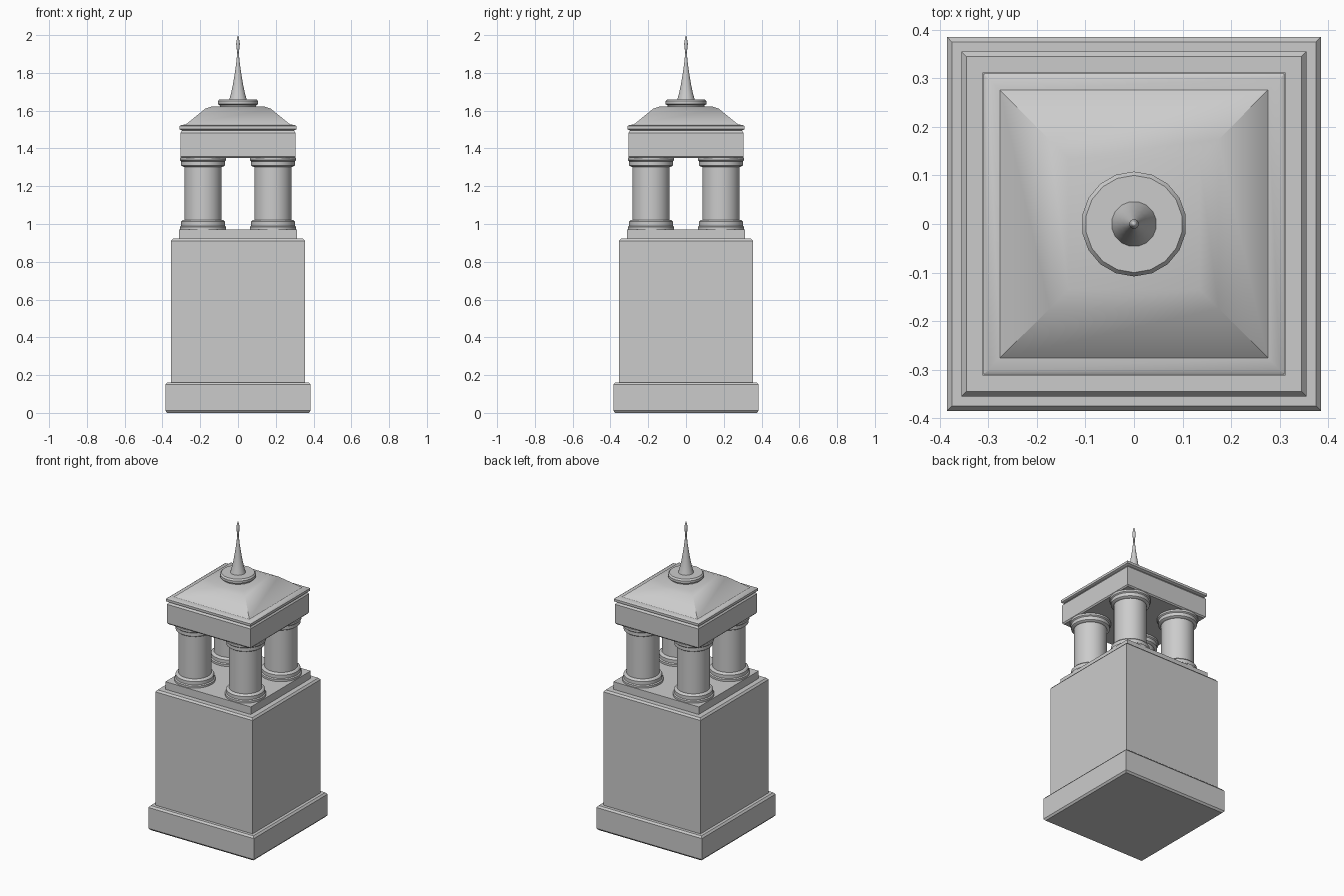
import bpy, bmesh
from math import sin, cos, pi, radians

if "Cube" in bpy.data.objects:
    bpy.data.objects.remove(bpy.data.objects["Cube"])


def loft(name, profile, sides=4, loc=(0, 0, 0), angle=30):
    """Stack rings from (radius, z) pairs; with 4 sides the radius is the half width."""
    bm = bmesh.new()
    k = 2 ** 0.5 if sides == 4 else 1
    rings = []
    for r, z in profile:
        if r == 0:
            rings.append([bm.verts.new((0, 0, z))])
        else:
            rings.append([bm.verts.new((r * k * cos(2 * pi * (i + 0.5) / sides),
                                        r * k * sin(2 * pi * (i + 0.5) / sides), z))
                          for i in range(sides)])
    for a, b in zip(rings, rings[1:]):
        for i in range(sides):
            j = (i + 1) % sides
            if len(b) == 1:
                bm.faces.new((a[i], a[j], b[0]))
            else:
                bm.faces.new((a[i], a[j], b[j], b[i]))
    bm.faces.new(rings[0][::-1])
    if len(rings[-1]) > 1:
        bm.faces.new(rings[-1])
    bmesh.ops.recalc_face_normals(bm, faces=bm.faces)
    me = bpy.data.meshes.new(name)
    bm.to_mesh(me)
    bm.free()
    ob = bpy.data.objects.new(name, me)
    ob.location = loc
    bpy.context.collection.objects.link(ob)
    bpy.ops.object.select_all(action='DESELECT')
    ob.select_set(True)
    bpy.context.view_layer.objects.active = ob
    bpy.ops.object.shade_smooth_by_angle(angle=radians(angle))
    return ob


# Stepped square pedestal
loft("plinth", [(0.375, 0), (0.385, 0.012), (0.385, 0.15), (0.375, 0.162)])
loft("pedestal_body", [(0.355, 0.16), (0.355, 0.91), (0.345, 0.922)])
loft("column_platform", [(0.312, 0.92), (0.312, 0.972)])

# Four round columns with base and capital mouldings
column = [(0.123, 0.97), (0.123, 0.985), (0.116, 0.99), (0.116, 1.012),
          (0.108, 1.02), (0.099, 1.022), (0.099, 1.302), (0.108, 1.304),
          (0.116, 1.31), (0.116, 1.332), (0.123, 1.338), (0.123, 1.352)]
for sx, label_x in ((-1, "left"), (1, "right")):
    for sy, label_y in ((-1, "front"), (1, "back")):
        loft(f"column_{label_y}_{label_x}", column, 32, (sx * 0.185, sy * 0.185, 0))

# Entablature block and hipped roof with thin eaves
loft("entablature", [(0.298, 1.35), (0.305, 1.358), (0.305, 1.482), (0.295, 1.495)])
loft("roof", [(0.295, 1.494), (0.31, 1.502), (0.31, 1.518), (0.3, 1.524), (0.276, 1.527),
              (0.174, 1.61), (0.135, 1.623)])

# Round disc and slender spire
loft("finial_disc", [(0.094, 1.615), (0.099, 1.63), (0.108, 1.634), (0.108, 1.65), (0.1, 1.66)], 18)
loft("spire", [(0.048, 1.655), (0.038, 1.69), (0.027, 1.74), (0.017, 1.80), (0.010, 1.85),
               (0.006, 1.89), (0.005, 1.91), (0.009, 1.94), (0.010, 1.955),
               (0.006, 1.98), (0, 2.0)], 16, angle=60)
